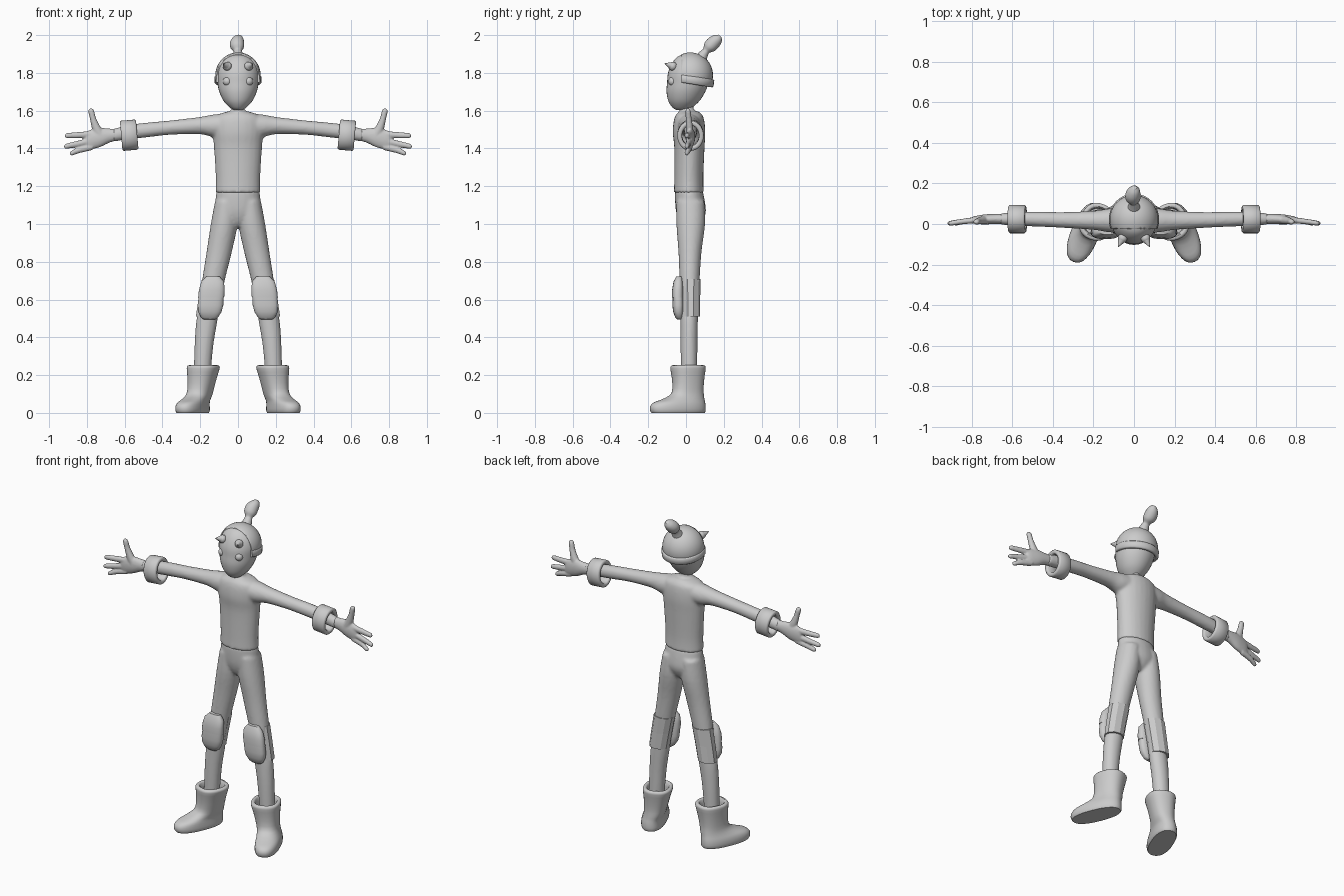
import bpy, bmesh, math
from mathutils import Vector, Matrix

if "Cube" in bpy.data.objects:
    bpy.data.objects.remove(bpy.data.objects["Cube"])

X, Y, Z = Vector((1, 0, 0)), Vector((0, 1, 0)), Vector((0, 0, 1))
grey = bpy.data.materials.new("light grey")
grey.diffuse_color = (0.6, 0.6, 0.6, 1)
grey.use_nodes = True
grey.node_tree.nodes["Principled BSDF"].inputs["Base Color"].default_value = grey.diffuse_color


def resample(rings, k):
    """Smooth interpolation through the given rings."""
    out, n = [], len(rings)
    for i in range(n - 1):
        a, b, c, d = (rings[max(0, min(n - 1, i + j))] for j in (-1, 0, 1, 2))
        for s in range(k):
            t = s / k
            out.append([0.5 * (2 * q + (r - p) * t + (2 * p - 5 * q + 4 * r - w) * t * t
                               + (3 * q - p - 3 * r + w) * t ** 3)
                        for p, q, r, w in zip(a, b, c, d)])
    return out + [rings[-1]]


def loft(bm, rings, u=X, v=Y, sides=24, k=4, power=1.0, both=False, phase=0.0):
    """Closed skin over rings (x, y, z, radius along u, radius along v)."""
    for side in ((1, -1) if both else (1,)):
        loops = []
        for x, y, z, ru, rv in resample(rings, k):
            loop = []
            for i in range(sides):
                a = math.tau * (i + phase) / sides
                ca, sa = math.cos(a), math.sin(a)
                ca = math.copysign(abs(ca) ** power, ca)
                sa = math.copysign(abs(sa) ** power, sa)
                p = Vector((x, y, z)) + u * (max(ru, .001) * ca) + v * (max(rv, .001) * sa)
                loop.append(bm.verts.new((p.x * side, p.y, p.z)))
            loops.append(loop)
        for A, B in zip(loops, loops[1:]):
            for i in range(sides):
                j = (i + 1) % sides
                bm.faces.new((A[i], A[j], B[j], B[i]))
        bm.faces.new(loops[0])
        bm.faces.new(loops[-1])


def by_height(rows):
    """Rows (z, front y, back y, half width) to rings around x = 0."""
    return [(0, (f + b) / 2, z, w, (b - f) / 2) for z, f, b, w in rows]


def finish(name, bm, voxel=0, angle=40, mirror=False, smooth=4):
    bmesh.ops.recalc_face_normals(bm, faces=bm.faces)
    me = bpy.data.meshes.new(name)
    bm.to_mesh(me)
    bm.free()
    ob = bpy.data.objects.new(name, me)
    bpy.context.collection.objects.link(ob)
    me.materials.append(grey)
    bpy.context.view_layer.objects.active = ob
    ob.select_set(True)
    if angle:
        bpy.ops.object.shade_smooth_by_angle(angle=math.radians(angle))
    ob.select_set(False)
    if mirror:
        ob.modifiers.new("mirror", 'MIRROR').use_mirror_merge = False
    if voxel:
        m = ob.modifiers.new("blend", 'REMESH')
        m.mode, m.voxel_size, m.use_smooth_shade = 'VOXEL', voxel, True
        s = ob.modifiers.new("relax", 'SMOOTH')
        s.factor, s.iterations = 0.5, smooth
    return ob


# Upper body with neck and arms
bm = bmesh.new()
loft(bm, by_height([(1.165, -.064, .094, .119), (1.25, -.062, .092, .118), (1.4, -.062, .098, .127),
                    (1.48, -.07, .102, .134), (1.54, -.066, .098, .134), (1.575, -.055, .088, .115),
                    (1.597, -.035, .065, .05)]))
loft(bm, by_height([(1.55, -.035, .05, .04), (1.6, -.035, .04, .032), (1.65, -.035, .04, .032)]))
loft(bm, [(.06, .018, 1.525, .065, .06), (.13, .018, 1.52, .058, .06), (.2, .018, 1.521, .047, .046),
          (.35, .02, 1.511, .039, .038), (.48, .024, 1.498, .037, .039), (.58, .025, 1.486, .034, .038),
          (.66, .025, 1.47, .028, .034)], u=Y, v=Z, both=True)
finish("upper_body", bm, voxel=.009)

# Trousers
bm = bmesh.new()
loft(bm, by_height([(1.178, -.058, .088, .114), (1.12, -.058, .1, .12), (1.06, -.052, .105, .12),
                    (1.01, -.035, .085, .07), (.985, -.015, .06, .02)]))
loft(bm, [(.062, .024, 1.12, .06, .074), (.073, .025, 1.0, .071, .076), (.1, .021, .85, .067, .061),
          (.13, .019, .7, .06, .053), (.152, .017, .56, .054, .047), (.166, .017, .48, .056, .046),
          (.18, .016, .36, .05, .045), (.19, .016, .2, .045, .043)], both=True)
finish("trousers", bm, voxel=.009)

# Hands: palm, three fingers and a thumb
bm = bmesh.new()
loft(bm, [(.63, .025, 1.474, .024, .03), (.68, .025, 1.468, .025, .037), (.73, .023, 1.458, .025, .051),
          (.78, .02, 1.447, .02, .052), (.805, .018, 1.443, .014, .046)], u=Y, v=Z, both=True)
for z0, z1, tip in ((1.475, 1.466, .915), (1.442, 1.41, .92), (1.41, 1.374, .89)):
    loft(bm, [(.77, .02, z0, .016, .019), (.84, .013, (z0 + z1) / 2, .014, .017),
              (tip - .012, .004, z1 + .002, .012, .014), (tip, .003, z1, .006, .007)],
         u=Y, v=Z, sides=12, both=True)
loft(bm, [(.725, .02, 1.46, .035, .022), (.75, .018, 1.51, .025, .02), (.768, .014, 1.56, .017, .016),
          (.777, .011, 1.598, .016, .014), (.778, .01, 1.611, .008, .007)], sides=12, both=True)
finish("hands", bm, voxel=.005, smooth=3)


# Hollow rings: a rounded profile (offset along axis, scale) swept round an ellipse
def hollow_ring(name, centre, r1, r2, thick, length, tilt, mirror=False, keep_back=False):
    b = bmesh.new()
    h, e = length / 2, min(thick, length) * .25
    prof = [(-h, e), (-h + e, 0), (h - e, 0), (h, e), (h, thick - e), (h - e, thick),
            (-h + e, thick), (-h, thick - e)]
    n = 32
    loops = [[b.verts.new(((r1 - d) * math.cos(math.tau * i / n),
                           (r2 - d) * math.sin(math.tau * i / n), o)) for o, d in prof]
             for i in range(n)]
    for i in range(n):
        A, B = loops[i], loops[(i + 1) % n]
        for j in range(8):
            b.faces.new((A[j], A[(j + 1) % 8], B[(j + 1) % 8], B[j]))
    bmesh.ops.transform(b, verts=b.verts, matrix=Matrix.Translation(centre) @ tilt)
    if keep_back:
        bmesh.ops.bisect_plane(b, geom=b.verts[:] + b.edges[:] + b.faces[:],
                               plane_co=(0, -.025, 0), plane_no=(0, -1, 0), clear_outer=True)
        bmesh.ops.holes_fill(b, edges=[q for q in b.edges if q.is_boundary], sides=0)
    return finish(name, b, angle=50, mirror=mirror)


hollow_ring("wrist_cuffs", (.576, .024, 1.47), .08, .07, .025, .085,
            Matrix.Rotation(math.radians(95), 4, 'Y'), mirror=True)
hollow_ring("head_band", (0, .022, 1.763), .124, .127, .022, .042,
            Matrix.Rotation(math.radians(-9), 4, 'X'), keep_back=True)

# Head and face
bm = bmesh.new()
loft(bm, by_height([(1.604, -.05, .005, .022), (1.615, -.07, .03, .042), (1.65, -.093, .07, .075),
                    (1.7, -.103, .102, .099), (1.75, -.1, .12, .109), (1.8, -.095, .127, .111),
                    (1.85, -.075, .115, .096), (1.885, -.045, .085, .064), (1.9, -.01, .05, .02)]),
     sides=32)
finish("head", bm)

# Eye bulges
bm = bmesh.new()
for s in (1, -1):
    bmesh.ops.create_uvsphere(bm, u_segments=16, v_segments=10, radius=.024,
                              matrix=Matrix.Translation((s * .056, -.07, 1.755)))
finish("eye_bulges", bm)

# Cap over the back of the head
bm = bmesh.new()
bmesh.ops.create_uvsphere(bm, u_segments=32, v_segments=24, radius=.12,
                          matrix=Matrix.Translation((0, .023, 1.788)))
for co, no in (((0, -.025, 0), (0, -1, 0)), ((0, .02, 1.755), (0, -.17, -1))):
    bmesh.ops.bisect_plane(bm, geom=bm.verts[:] + bm.edges[:] + bm.faces[:],
                           plane_co=co, plane_no=no, clear_outer=True)
cap = finish("cap", bm)
cap.modifiers.new("shell", 'SOLIDIFY').thickness = .01

# Horns on the forehead
bm = bmesh.new()
for s in (1, -1):
    d = Vector((s * .45, -.9, .3))
    turn = d.to_track_quat('Z', 'Y').to_matrix().to_4x4()
    place = Matrix.Translation((s * .056, -.07, 1.835)) @ turn
    bmesh.ops.create_uvsphere(bm, u_segments=16, v_segments=10, radius=.024, matrix=place)
    bmesh.ops.create_cone(bm, segments=16, radius1=.02, radius2=.001, depth=.04, cap_ends=True,
                          matrix=place @ Matrix.Translation((0, 0, .031)))
finish("horns", bm)

# Topknot
bm = bmesh.new()
loft(bm, [(0, .085, 1.885, .03, .03), (0, .098, 1.905, .024, .022), (-.002, .108, 1.918, .022, .02),
          (-.005, .125, 1.937, .036, .034), (-.005, .147, 1.962, .037, .036),
          (0, .168, 1.983, .027, .027), (.004, .18, 1.996, .01, .01)],
     v=Vector((0, .8, -.6)), sides=20)
finish("topknot", bm)

# Knee wraps: faceted tubes
bm = bmesh.new()
loft(bm, [(.13, .025, .71, .064, .053), (.149, .025, .61, .062, .05), (.166, .025, .51, .06, .05)],
     sides=10, k=1, both=True, phase=.5)
finish("knee_wraps", bm, angle=0)

# Knee pads: two overlapping plates
bm = bmesh.new()
loft(bm, [(.132, -.036, .722, .035, .016), (.134, -.041, .695, .06, .025), (.139, -.043, .65, .068, .031),
          (.142, -.043, .612, .069, .031)], k=1, power=.75, both=True)
loft(bm, [(.142, -.041, .616, .066, .029), (.146, -.041, .57, .068, .031), (.149, -.04, .535, .062, .028),
          (.151, -.037, .505, .045, .02), (.151, -.034, .494, .03, .012)], k=1, power=.75, both=True)
finish("knee_pads", bm, angle=45)

# Boots: foot, shaft and open top, turned outward
bm = bmesh.new()
rows = [(0, -.198, .098, .064, .012), (.012, -.205, .103, .069, .012), (.035, -.205, .103, .069, .012),
        (.055, -.185, .101, .066, .01), (.07, -.14, .099, .063, .006), (.095, -.085, .098, .062, -.002),
        (.13, -.068, .097, .065, -.008), (.19, -.068, .104, .074, -.015), (.235, -.073, .112, .083, -.02),
        (.247, -.07, .11, .081, -.02), (.252, -.062, .102, .073, -.02), (.247, -.05, .09, .06, -.02),
        (.2, -.045, .085, .055, -.02)]
loft(bm, [(x, (f + b) / 2, z, w, (b - f) / 2) for z, f, b, w, x in rows], k=2, power=.85, sides=32)
bmesh.ops.transform(bm, verts=bm.verts,
                    matrix=Matrix.Translation((.21, 0, 0)) @ Matrix.Rotation(math.radians(22), 4, 'Z'))
finish("boots", bm, angle=50, mirror=True)
